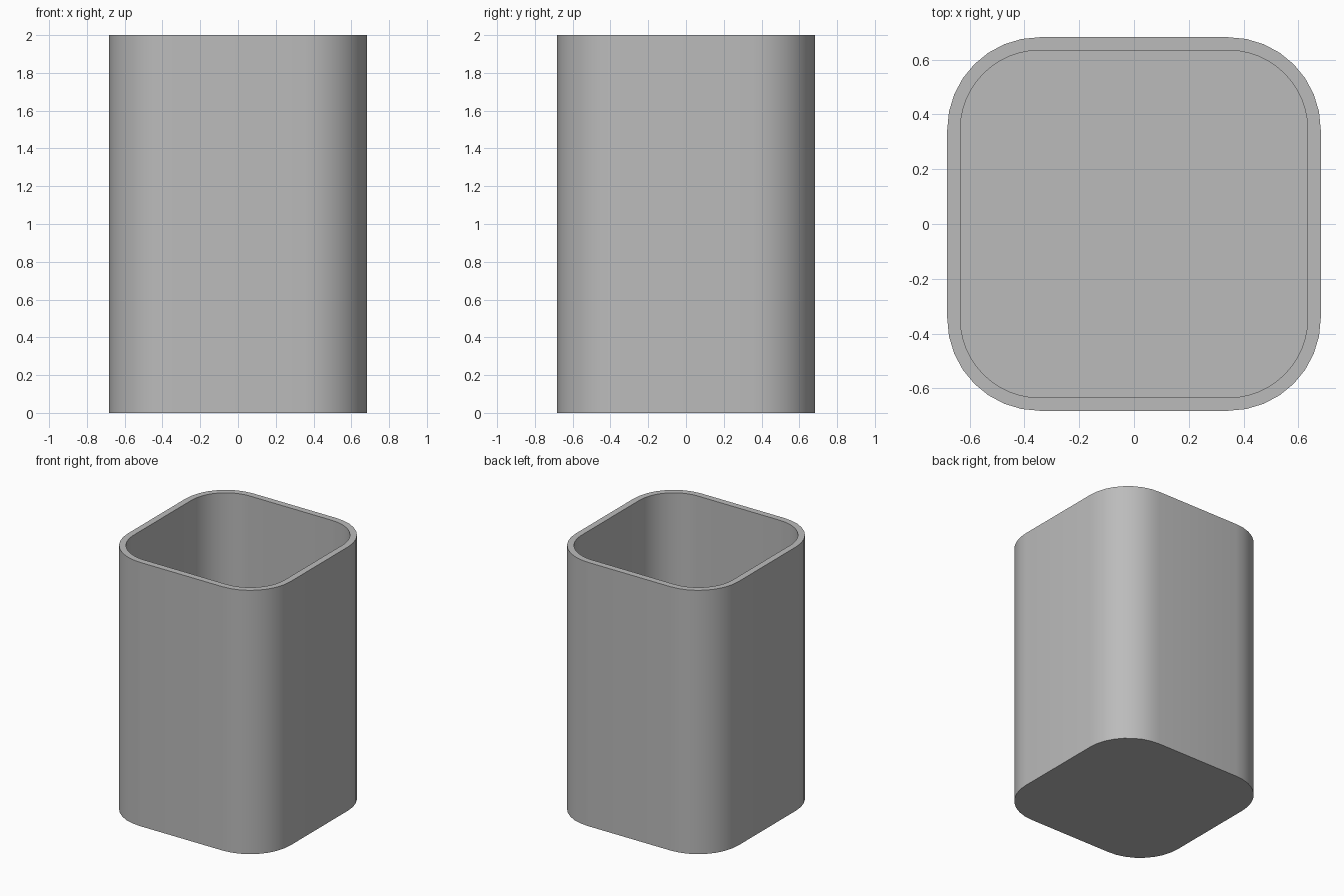
import bpy, bmesh, math

if "Cube" in bpy.data.objects:
    bpy.data.objects.remove(bpy.data.objects["Cube"])

HEIGHT, FLOOR = 2.0, 0.05
CORNER = 0.345  # corner arc centre


def ring(bm, half, z, segs):
    """Closed rounded-square loop of vertices."""
    r = half - CORNER
    verts = []
    for q, (sx, sy) in enumerate([(1, 1), (-1, 1), (-1, -1), (1, -1)]):
        for i in range(segs + 1):
            a = math.pi / 2 * (q + i / segs)
            verts.append(bm.verts.new((sx * CORNER + r * math.cos(a),
                                       sy * CORNER + r * math.sin(a), z)))
    return verts


def wall(bm, low, high):
    n = len(low)
    for i in range(n):
        j = (i + 1) % n
        bm.faces.new((low[i], low[j], high[j], high[i]))


def loop_edges(bm, loop):
    return [bm.edges.get((loop[i - 1], loop[i])) for i in range(len(loop))]


bm = bmesh.new()
# Outer shell and base
out_low, out_high = ring(bm, 0.682, 0, 8), ring(bm, 0.682, HEIGHT, 8)
wall(bm, out_low, out_high)
bm.faces.new(out_low)
# Inner cavity and floor
in_low, in_high = ring(bm, 0.634, FLOOR, 12), ring(bm, 0.634, HEIGHT, 12)
wall(bm, in_low, in_high)
bm.faces.new(in_low)
# Flat rim between the two top loops
bmesh.ops.triangle_fill(bm, use_beauty=True,
                        edges=loop_edges(bm, out_high) + loop_edges(bm, in_high))
bmesh.ops.recalc_face_normals(bm, faces=bm.faces[:])

mesh = bpy.data.meshes.new("square_cup")
bm.to_mesh(mesh)
bm.free()
cup = bpy.data.objects.new("square_cup", mesh)
bpy.context.collection.objects.link(cup)

# Mid-grey colour
grey = bpy.data.materials.new("mid_grey")
grey.diffuse_color = (0.5, 0.5, 0.5, 1)
grey.use_nodes = True
grey.node_tree.nodes["Principled BSDF"].inputs["Base Color"].default_value = grey.diffuse_color
mesh.materials.append(grey)

bpy.context.view_layer.objects.active = cup
cup.select_set(True)
bpy.ops.object.shade_smooth_by_angle(angle=math.radians(30))
